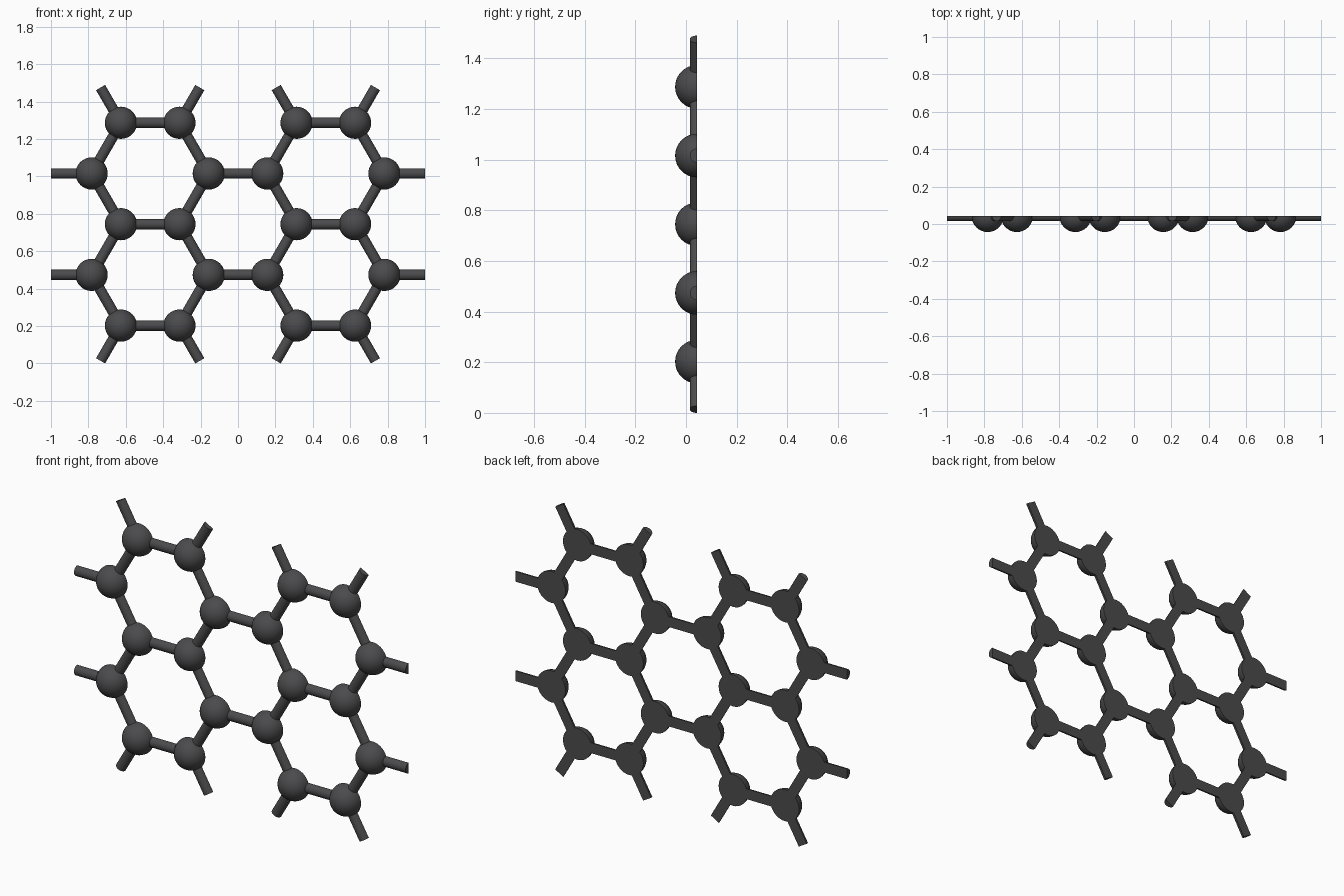
import bpy
import bmesh
import math
from mathutils import Vector, Matrix

if "Cube" in bpy.data.objects:
    bpy.data.objects.remove(bpy.data.objects["Cube"])

BOND = 0.313                     # distance between neighbouring nodes
STUB = 1 - 2.5 * BOND            # length of the open outer rods
BALL_R, ROD_R = 0.086, 0.028
ROW = BOND * math.sin(math.radians(60))
BACK = BALL_R / 2                # plane of the flat back
MID_Z = 2 * ROW + STUB * math.sin(math.radians(60)) + ROD_R / 2

# Single dark grey material
grey = bpy.data.materials.new("dark grey")
grey.use_nodes = True
colour = (0.07, 0.07, 0.074, 1)
grey.diffuse_color = colour
grey.node_tree.nodes["Principled BSDF"].inputs["Base Color"].default_value = colour


def half_mesh(name, bm):
    """Slice off everything behind y = 0 and close the flat back."""
    geom = bm.verts[:] + bm.edges[:] + bm.faces[:]
    cut = bmesh.ops.bisect_plane(bm, geom=geom, plane_co=(0, 0, 0),
                                 plane_no=(0, 1, 0), clear_outer=True)
    rim = [e for e in bm.edges if e.is_boundary]
    bmesh.ops.contextual_create(bm, geom=rim)
    bmesh.ops.recalc_face_normals(bm, faces=bm.faces[:])
    mesh = bpy.data.meshes.new(name)
    bm.to_mesh(mesh)
    bm.free()
    mesh.materials.append(grey)
    return mesh


def ball_mesh():
    bm = bmesh.new()
    bmesh.ops.create_uvsphere(bm, u_segments=32, v_segments=16, radius=BALL_R)
    return half_mesh("half_ball", bm)


def rod_mesh(name, length):
    """Half-round rod running from the origin along +x."""
    bm = bmesh.new()
    bmesh.ops.create_cone(bm, cap_ends=True, segments=24, radius1=ROD_R,
                          radius2=ROD_R, depth=length)
    bmesh.ops.rotate(bm, verts=bm.verts, matrix=Matrix.Rotation(math.pi / 2, 3, "Y"))
    bmesh.ops.translate(bm, verts=bm.verts, vec=(length / 2, 0, 0))
    return half_mesh(name, bm)


parts = []


def place(name, mesh, at, direction=Vector((1, 0))):
    obj = bpy.data.objects.new(name, mesh)
    obj.location = (at.x, BACK, MID_Z + at.y)
    obj.rotation_euler.y = -math.atan2(direction.y, direction.x)
    bpy.context.collection.objects.link(obj)
    parts.append(obj)


# Honeycomb nodes: alternate rows sit at different offsets
nodes = []
for row in range(-2, 3):
    for offset in ((1, 2) if row % 2 == 0 else (0.5, 2.5)):
        for side in (-1, 1):
            nodes.append(Vector((side * offset * BOND, row * ROW)))

ball = ball_mesh()
bond = rod_mesh("half_rod", BOND)
stub = rod_mesh("half_stub", STUB)

# Balls, the rods between neighbours, and stubs where a third rod is open
for i, node in enumerate(nodes):
    place("node_ball", ball, node)
    links = []
    for j, other in enumerate(nodes):
        if i != j and (other - node).length < BOND * 1.1:
            links.append(other - node)
            if i < j:
                place("link_rod", bond, node, other - node)
    if len(links) == 2:
        place("outer_rod", stub, node, -(links[0] + links[1]))

# Smooth curved fronts, sharp flat backs
bpy.ops.object.select_all(action="DESELECT")
for mesh in (ball, bond, stub):
    obj = next(p for p in parts if p.data == mesh)
    obj.select_set(True)
    bpy.context.view_layer.objects.active = obj
bpy.ops.object.shade_smooth_by_angle(angle=math.radians(35))
